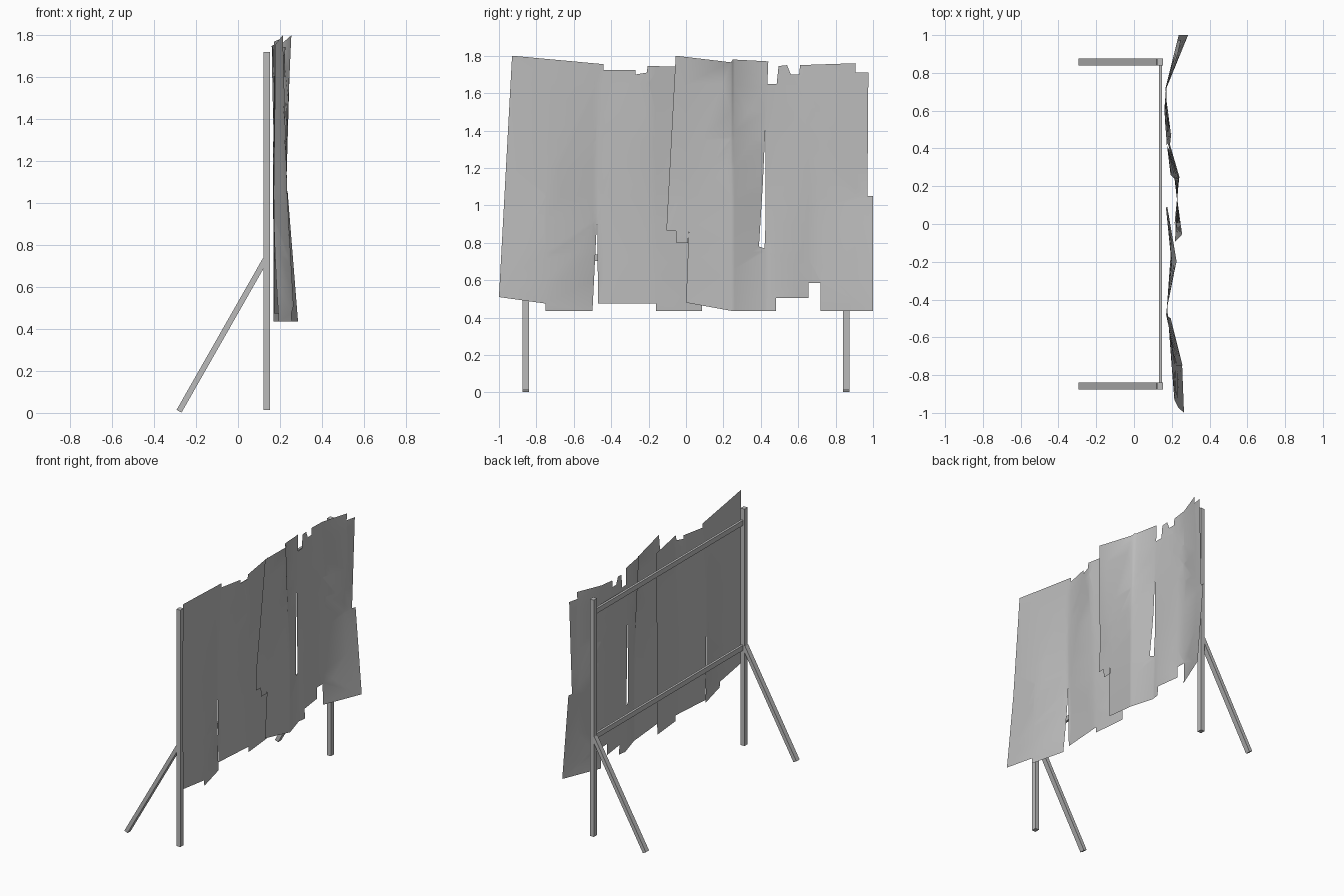
import bpy, bmesh
from mathutils import Vector
from mathutils.geometry import tessellate_polygon

cube = bpy.data.objects.get("Cube")
if cube:
    bpy.data.objects.remove(cube, do_unlink=True)

grey = bpy.data.materials.new("plain_grey")
grey.use_nodes = True
GREY = (0.5, 0.5, 0.5, 1)
grey.diffuse_color = GREY
grey.node_tree.nodes["Principled BSDF"].inputs["Base Color"].default_value = GREY


def add_object(name, bm):
    mesh = bpy.data.meshes.new(name)
    bm.to_mesh(mesh)
    bm.free()
    mesh.materials.append(grey)
    obj = bpy.data.objects.new(name, mesh)
    bpy.context.collection.objects.link(obj)
    return obj


def beam(name, start, end, width, depth):
    """Square-cut bar from start to end; width along y or z, depth across."""
    start, end = Vector(start), Vector(end)
    axis = (end - start).normalized()
    side = Vector((0, 0, 1)) if abs(axis.y) > 0.5 else Vector((0, 1, 0))
    across = side.cross(axis)
    bm = bmesh.new()
    bmesh.ops.create_cube(bm, size=1)
    mid, length = (start + end) / 2, (end - start).length
    for v in bm.verts:
        v.co = mid + side * v.co.x * width + across * v.co.y * depth + axis * v.co.z * length
    bmesh.ops.recalc_face_normals(bm, faces=bm.faces)
    return add_object(name, bm)


def lookup(profile, y):
    """Piecewise-linear depth along the sheet."""
    if y <= profile[0][0]:
        return profile[0][1]
    for (y0, x0), (y1, x1) in zip(profile, profile[1:]):
        if y <= y1:
            return x0 + (x1 - x0) * (y - y0) / (y1 - y0)
    return profile[-1][1]


def torn_sheet(name, loops, top, middle, bottom):
    """Flat torn outline, cut into panels and warped through three depth profiles."""
    bm = bmesh.new()
    polys = [[Vector((0, y, z)) for y, z in loop] for loop in loops]
    verts = [bm.verts.new(p) for poly in polys for p in poly]
    # tessellation handles the hole as a second loop
    flat = [[Vector((p.y, p.z, 0)) for p in poly] for poly in polys]
    for tri in tessellate_polygon(flat):
        bm.faces.new([verts[i] for i in tri])
    cuts = [((0, y, 0), (0, 1, 0)) for y in sorted({p[0] for p in top + middle + bottom})]
    cuts += [((0, 0, 0.45 + 0.15 * i), (0, 0, 1)) for i in range(1, 9)]
    for co, normal in cuts:
        bmesh.ops.bisect_plane(bm, geom=bm.verts[:] + bm.edges[:] + bm.faces[:],
                               plane_co=co, plane_no=normal, dist=1e-5)
    for v in bm.verts:
        y, z = v.co.y, v.co.z
        t, m, b = (lookup(p, y) for p in (top, middle, bottom))
        if z > 1.05:
            v.co.x = m + (t - m) * (z - 1.05) / 0.7
        else:
            v.co.x = m + (b - m) * (1.05 - z) / 0.6
    bm.normal_update()
    for f in bm.faces:
        f.smooth = True
        if f.normal.x < 0:
            f.normal_flip()
    return add_object(name, bm)


# Frame: posts and slanted braces at both ends, two rails between
for label, s in (("right", -1), ("left", 1)):
    y = 0.857 * s
    beam(label + "_post", (0.137, y, 0.014), (0.137, y, 1.72), 0.036, 0.031)
    beam(label + "_brace", (0.13, y, 0.73), (-0.281, y, 0.008), 0.036, 0.027)
for label, z in (("upper", 1.62), ("lower", 0.72)):
    beam(label + "_rail", (0.14, -0.85, z), (0.14, 0.85, z), 0.036, 0.017)

# Rear sheet with a narrow tear from its lower edge
torn_sheet(
    "rear_sheet",
    [[(-1, .51), (-.75, .475), (-.75, .435), (-.5, .435), (-.475, .94), (-.47, .475),
      (-.16, .475), (-.16, .435), (.085, .435), (.09, 1.74), (-.205, 1.745),
      (-.21, 1.71), (-.27, 1.7), (-.27, 1.725), (-.44, 1.725), (-.44, 1.755), (-.93, 1.8)]],
    top=[(-.93, .215), (-.44, .176), (-.2, .226), (.1, .175)],
    middle=[(-1, .235), (-.75, .23), (-.48, .17), (-.2, .2), (.1, .168)],
    bottom=[(-1, .268), (-.75, .256), (-.5, .194), (-.47, .172), (-.16, .194), (.1, .168)])

# Front sheet with ragged edges and a long slit
torn_sheet(
    "front_sheet",
    [[(0, .48), (.25, .435), (.48, .435), (.48, .505), (.655, .505), (.655, .585),
      (.72, .585), (.72, .435), (1, .435), (1, 1.05), (.97, 1.05), (.975, 1.71),
      (.905, 1.71), (.905, 1.76), (.61, 1.75), (.605, 1.7), (.56, 1.7), (.54, 1.75),
      (.495, 1.745), (.485, 1.65), (.435, 1.65), (.44, 1.77), (.25, 1.78), (.24, 1.765),
      (-.055, 1.8), (-.105, .865), (-.055, .865), (-.05, .8), (.01, .8), (.015, .86)],
     [(.425, 1.43), (.41, 1.1), (.39, .78), (.42, .77), (.425, .9)]],
    top=[(-.05, .252), (.24, .215), (.26, .195), (.44, .172), (.6, .16), (.72, .17),
         (.905, .234), (1, .255)],
    middle=[(-.105, .215), (0, .225), (.25, .235), (.42, .172), (.6, .175), (.72, .167), (1, .237)],
    bottom=[(-.105, .22), (0, .214), (.25, .24), (.42, .19), (.48, .197), (.655, .172),
            (.72, .172), (1, .285)])
